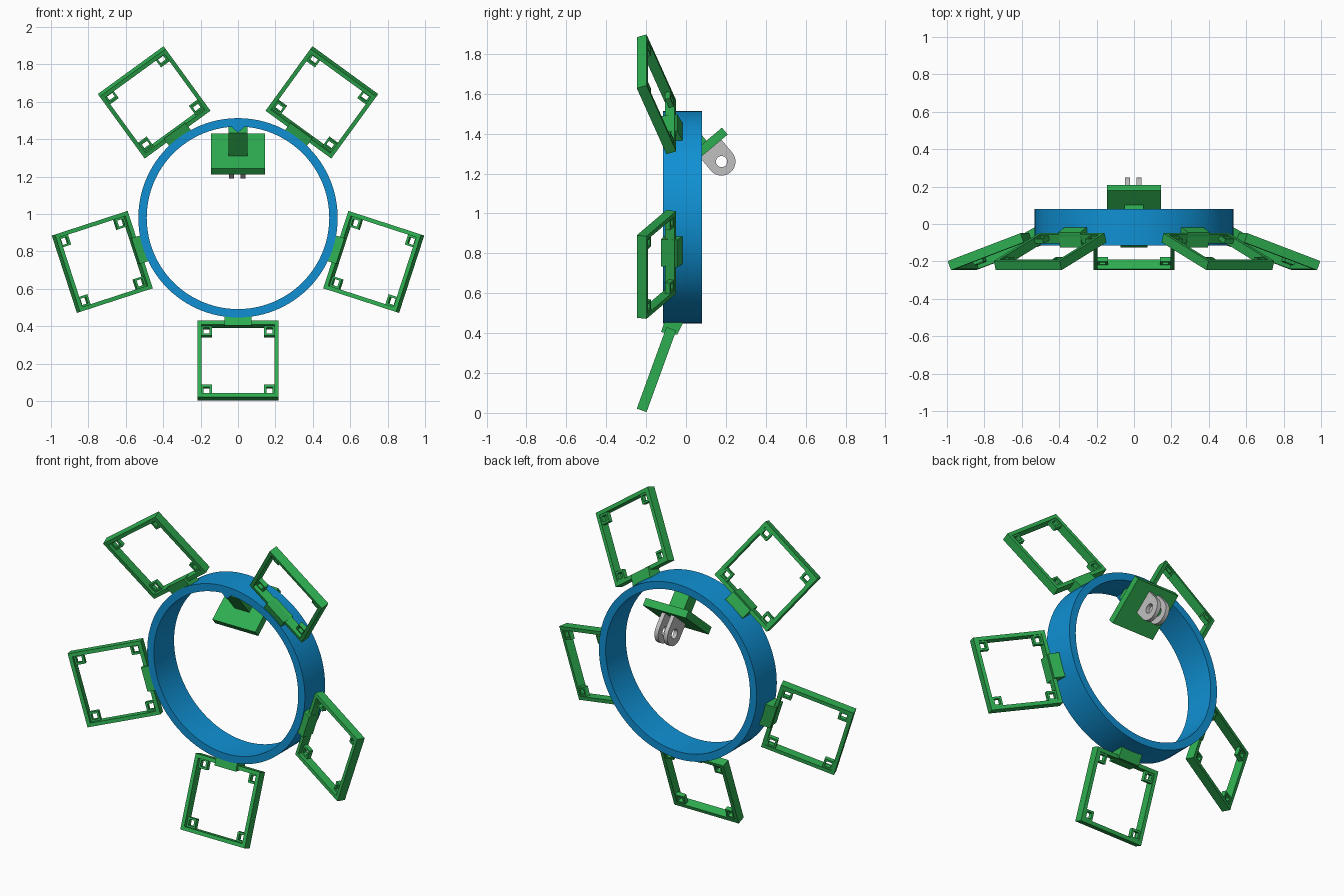
import bpy, bmesh, math
from mathutils import Matrix, Vector

if "Cube" in bpy.data.objects:
    bpy.data.objects.remove(bpy.data.objects["Cube"])

CENTRE = Vector((0, 0, 0.98))


def material(name, rgb):
    m = bpy.data.materials.new(name)
    m.diffuse_color = (*rgb, 1)
    m.use_nodes = True
    m.node_tree.nodes["Principled BSDF"].inputs["Base Color"].default_value = m.diffuse_color
    return m


GREEN = material("green", (0.027, 0.42, 0.08))
BLUE = material("blue", (0.005, 0.28, 0.65))
GREY = material("grey", (0.53, 0.53, 0.53))


def finish(name, bm, mat, matrix=Matrix(), smooth=False):
    bm.transform(matrix)
    bmesh.ops.recalc_face_normals(bm, faces=bm.faces[:])
    me = bpy.data.meshes.new(name)
    bm.to_mesh(me)
    bm.free()
    me.materials.append(mat)
    ob = bpy.data.objects.new(name, me)
    bpy.context.collection.objects.link(ob)
    if smooth:
        bpy.ops.object.select_all(action='DESELECT')
        ob.select_set(True)
        bpy.context.view_layer.objects.active = ob
        bpy.ops.object.shade_smooth_by_angle(angle=math.radians(30))
    return ob


def box(bm, centre, size):
    m = Matrix.Translation(centre) @ Matrix.Diagonal((*size, 1))
    bmesh.ops.create_cube(bm, size=1, matrix=m)


def extrude_loops(bm, outer, inner, axis):
    """Solid wall between two matching outlines, swept along axis."""
    n = len(outer)
    rows = [[bm.verts.new(Vector(p) + o) for p in loop]
            for loop, o in ((outer, -axis / 2), (outer, axis / 2),
                            (inner, axis / 2), (inner, -axis / 2))]
    for a, b in zip(rows, rows[1:] + rows[:1]):
        for i in range(n):
            j = (i + 1) % n
            bm.faces.new((a[i], a[j], b[j], b[i]))


def square(cx, cz, h, y=0):
    return [(cx + sx * h, y, cz + sz * h)
            for sx, sz in ((-1, -1), (1, -1), (1, 1), (-1, 1))]


def prism(bm, profile, x0, x1):
    """Extrude a (y, z) outline along x."""
    a = [bm.verts.new((x0, y, z)) for y, z in profile]
    b = [bm.verts.new((x1, y, z)) for y, z in profile]
    bm.faces.new(a)
    bm.faces.new(b)
    for i in range(len(a)):
        j = (i + 1) % len(a)
        bm.faces.new((a[i], a[j], b[j], b[i]))


# Main ring
def circle(r, n=96):
    return [(r * math.cos(2 * math.pi * i / n), 0, r * math.sin(2 * math.pi * i / n))
            for i in range(n)]


bm = bmesh.new()
extrude_loops(bm, circle(0.533), circle(0.488), Vector((0, 0.195, 0)))
finish("ring", bm, BLUE, Matrix.Translation(CENTRE + Vector((0, -0.018, 0))), True)

# Five tilted square frames, each with drilled corner tabs and a connector
HALF, WALL, DEPTH = 0.2175, 0.022, 0.052
TAB = 0.029
tilt = Matrix.Translation((0, -0.148, -0.763)) @ Matrix.Rotation(math.radians(-20), 4, 'X')
for k in range(5):
    spin = Matrix.Translation(CENTRE) @ Matrix.Rotation(k * math.tau / 5, 4, 'Y')
    bm = bmesh.new()
    extrude_loops(bm, square(0, 0, HALF), square(0, 0, HALF - WALL), Vector((0, DEPTH, 0)))
    c = HALF - WALL - TAB + 0.002
    for sx in (-1, 1):
        for sz in (-1, 1):
            extrude_loops(bm, square(sx * c, sz * c, TAB, 0.008),
                          square(sx * c, sz * c, TAB - 0.012, 0.008), Vector((0, 0.026, 0)))
    finish("panel_frame", bm, GREEN, spin @ tilt)
    bm = bmesh.new()
    prism(bm, [(-0.108, -0.525), (-0.018, -0.525), (-0.018, -0.535),
               (-0.045, -0.588), (-0.125, -0.575)], -0.072, 0.072)
    finish("frame_connector", bm, GREEN, spin)

# Sloping mount: local y runs up the slope, local z is the plate normal
mount = Matrix.Translation((0, 0.07, 1.3375)) @ Matrix.Rotation(math.radians(40), 4, 'X')
bm = bmesh.new()
box(bm, (0, 0, -0.0225), (0.29, 0.288, 0.045))
finish("mount_plate", bm, GREEN, mount)
bm = bmesh.new()
box(bm, (0, 0, 0.075), (0.1, 0.085, 0.17))
finish("mount_post", bm, GREEN, mount)

# Small wedge joining the post to the ring
bm = bmesh.new()
a = [bm.verts.new((x, -0.11, z)) for x, z in ((-0.045, 1.475), (0, 1.435), (0.045, 1.475))]
b = [bm.verts.new((x, 0.0, z)) for x, z in ((-0.045, 1.475), (0, 1.435), (0.045, 1.475))]
bm.faces.new(a)
bm.faces.new(b)
for i in range(3):
    j = (i + 1) % 3
    bm.faces.new((a[i], a[j], b[j], b[i]))
finish("ring_wedge", bm, BLUE)

# Two rounded prongs with a bolt hole
R, HOLE, N = 0.07, 0.028, 48
cy, cz = 0.033, -0.129
outer, inner = [], []
for i in range(N):
    t = math.tau * i / N
    y, z = math.cos(t), math.sin(t)
    if z > 0:  # straight-sided upper half reaching the plate
        s = 1 / max(abs(y), z)
        py, pz = y * s * R, z * s * (cz * -1 - 0.04)
    else:
        py, pz = y * R, z * R
    outer.append((0, cy + py, cz + pz))
    inner.append((0, cy + y * HOLE, cz + z * HOLE))
for x in (-0.035, 0.027):
    bm = bmesh.new()
    extrude_loops(bm, outer, inner, Vector((0.025, 0, 0)))
    finish("mount_prong", bm, GREY, mount @ Matrix.Translation((x, 0, 0)), True)
